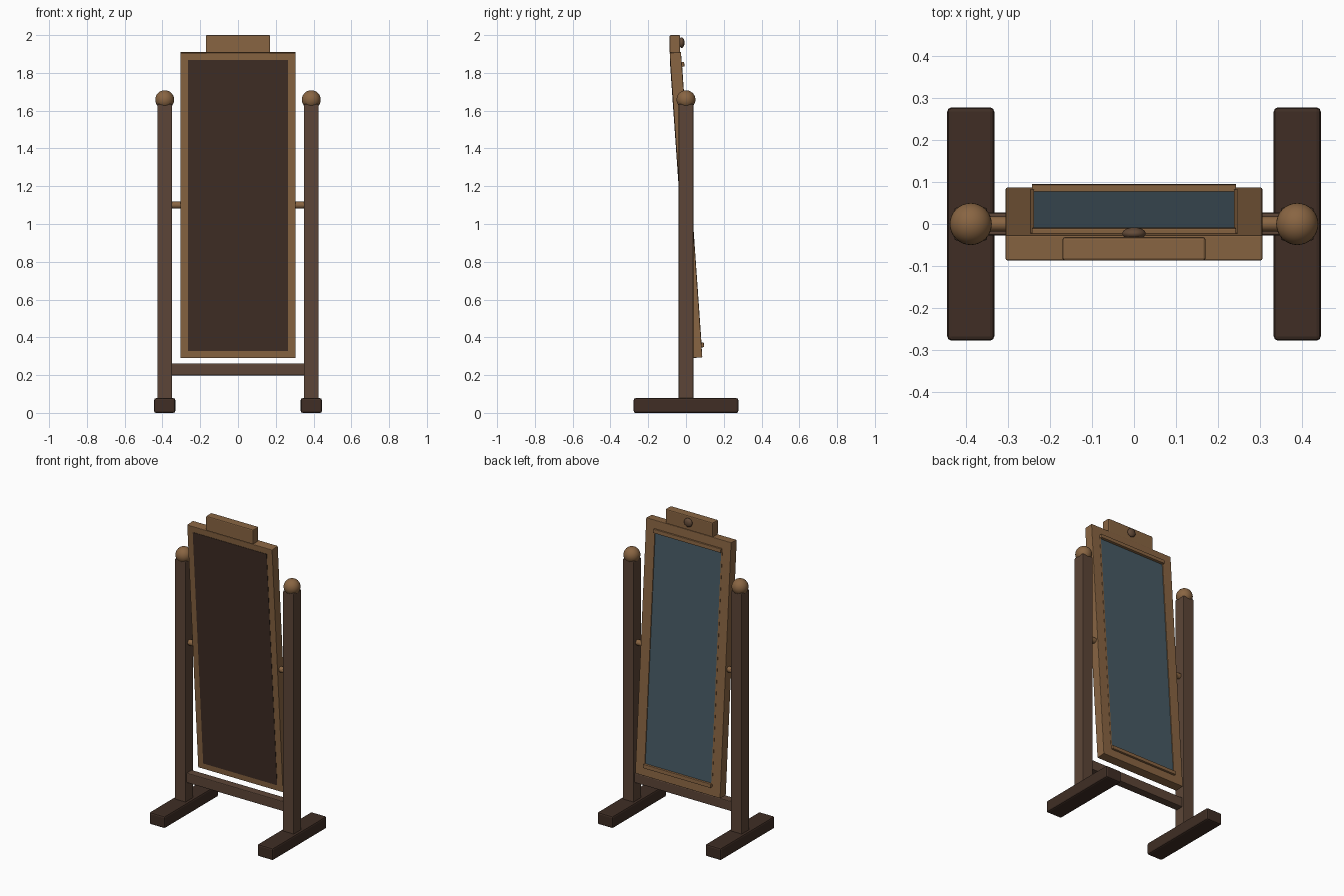
import bpy, math
from mathutils import Matrix

if "Cube" in bpy.data.objects:
    bpy.data.objects.remove(bpy.data.objects["Cube"])


def mat(name, r, g, b):
    m = bpy.data.materials.new(name)
    m.diffuse_color = (r, g, b, 1)
    m.use_nodes = True
    m.node_tree.nodes["Principled BSDF"].inputs["Base Color"].default_value = m.diffuse_color
    return m


POST = mat("brown wood", 0.107, 0.060, 0.038)
DARK = mat("dark wood", 0.050, 0.027, 0.018)
OAK = mat("light wood", 0.250, 0.130, 0.055)
GLASS = mat("mirror glass", 0.062, 0.103, 0.128)
KNOB = mat("knob brown", 0.125, 0.070, 0.040)

# The mirror leans about a horizontal axis at pivot height
TILT = Matrix.Translation((0, 0, 1.1)) @ Matrix.Rotation(math.radians(4), 4, 'X')


def finish(o, name, material, tilt):
    o.name = name
    o.data.materials.append(material)
    if tilt:
        o.data.transform(TILT)
    return o


def box(name, lo, hi, material, bevel=0.0, tilt=False, segs=2):
    bpy.ops.mesh.primitive_cube_add(size=1)
    o = bpy.context.object
    size = [b - a for a, b in zip(lo, hi)]
    mid = [(a + b) / 2 for a, b in zip(lo, hi)]
    o.data.transform(Matrix.Translation(mid) @ Matrix.Diagonal((*size, 1)))
    if bevel:
        b = o.modifiers.new("soft edges", 'BEVEL')
        b.width = bevel
        b.segments = segs
    return finish(o, name, material, tilt)


def ball(name, centre, radii, material):
    bpy.ops.mesh.primitive_uv_sphere_add(segments=32, ring_count=16, radius=1)
    o = bpy.context.object
    o.data.transform(Matrix.Translation(centre) @ Matrix.Diagonal((*radii, 1)))
    bpy.ops.object.shade_smooth()
    return finish(o, name, material, False)


# Stand: feet, posts, finials and pivot pins on both sides
for side, s in (("left", -1), ("right", 1)):
    x = s * 0.388
    box(side + "_foot", (x - 0.056, -0.277, 0), (x + 0.056, 0.277, 0.078), DARK, 0.01)
    box(side + "_post", (x - 0.039, -0.039, 0.07), (x + 0.039, 0.039, 1.635), POST, 0.005)
    ball(side + "_finial", (x, 0, 1.658), (0.05, 0.05, 0.05), OAK)
    bpy.ops.mesh.primitive_cylinder_add(vertices=24, radius=0.018, depth=0.08,
                                        location=(s * 0.33, 0, 1.1),
                                        rotation=(0, math.pi / 2, 0))
    pin = finish(bpy.context.object, side + "_pivot_pin", OAK, False)
    bpy.ops.object.shade_smooth_by_angle()

# Cross rail between the posts
box("cross_rail", (-0.36, -0.027, 0.198), (0.36, 0.027, 0.262), POST, 0.005)

# Leaning frame: stiles, rails, beads
for side, s in (("left", -1), ("right", 1)):
    xs = sorted((s * 0.244, s * 0.305))
    box(side + "_stile", (xs[0], -0.03, -0.81), (xs[1], 0.03, 0.81), OAK, 0.003, True)
    xs = sorted((s * 0.238, s * 0.246))
    box(side + "_bead", (xs[0], 0.0, -0.75), (xs[1], 0.031, 0.75), OAK, 0, True)
for end, s in (("bottom", -1), ("top", 1)):
    zs = sorted((s * 0.748, s * 0.81))
    box(end + "_rail", (-0.3, -0.03, zs[0]), (0.3, 0.03, zs[1]), OAK, 0.003, True)
    zs = sorted((s * 0.732, s * 0.757))
    box(end + "_bead", (-0.243, 0.0, zs[0]), (0.243, 0.043, zs[1]), OAK, 0.003, True)

# Glass faces the rear, backing board faces the front
box("mirror_glass", (-0.242, 0.0, -0.75), (0.242, 0.026, 0.75), GLASS, 0, True)
box("backing_board", (-0.265, -0.032, -0.772), (0.265, -0.005, 0.772), DARK, 0, True)

# Crest block with its knob
box("crest", (-0.17, -0.087, 1.905), (0.17, -0.031, 2.0), OAK, 0.006)
ball("crest_knob", (0, -0.023, 1.96), (0.028, 0.015, 0.028), KNOB)
